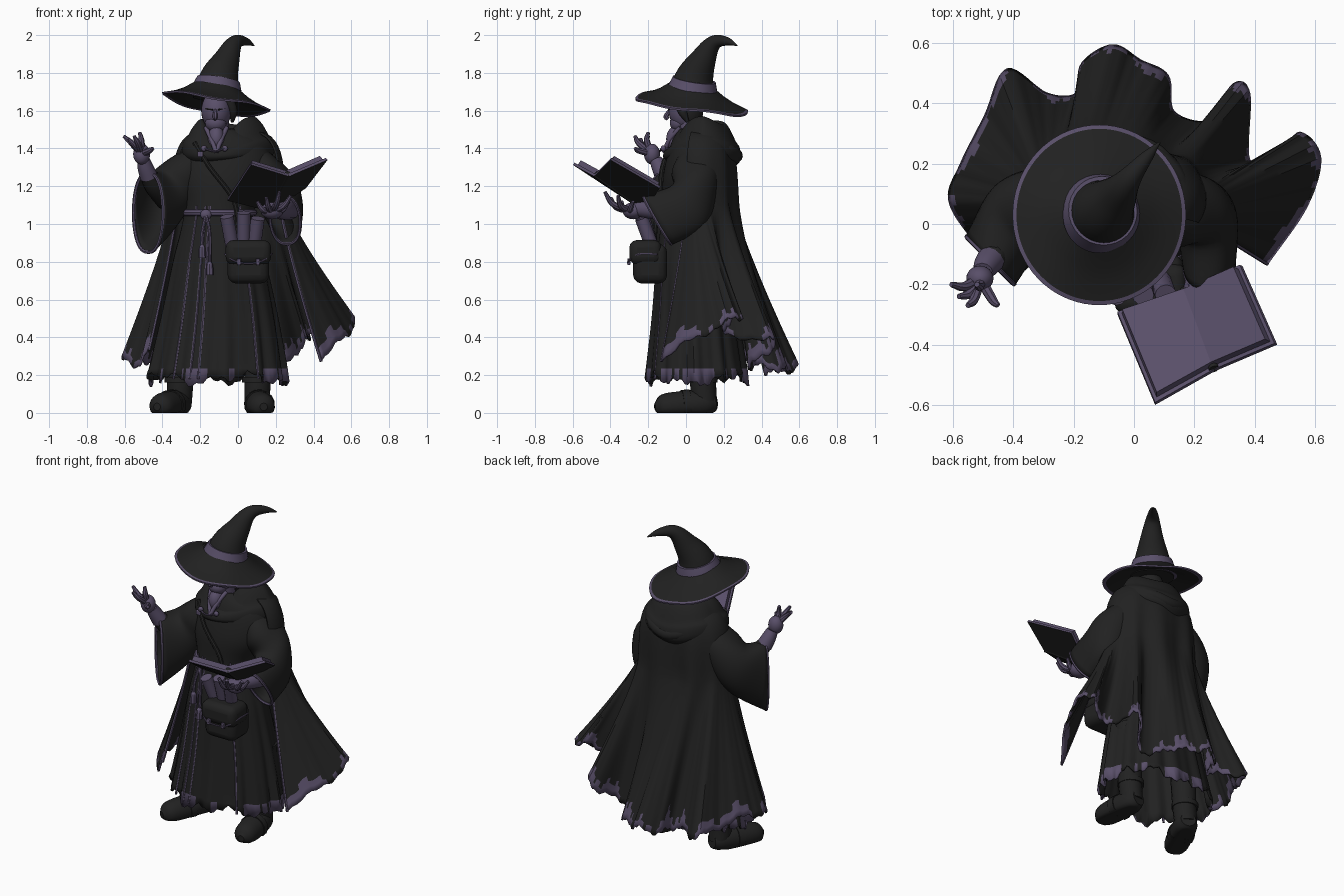
import bpy, bmesh
from math import sin, cos, pi, radians, copysign
from mathutils import Vector, Quaternion

if "Cube" in bpy.data.objects:
    bpy.data.objects.remove(bpy.data.objects["Cube"])


def material(name, colour):
    mat = bpy.data.materials.new(name)
    mat.use_nodes = True
    mat.diffuse_color = colour
    mat.node_tree.nodes["Principled BSDF"].inputs["Base Color"].default_value = colour
    return mat


MATERIALS = [material("charcoal cloth", (.0155, .0155, .0155, 1)),
             material("dusky purple", (.1, .078, .142, 1))]
DARK, PURPLE = 0, 1


def finish(name, bm, thick=0, bevel=0, lining=0):
    """Turn a bmesh into a smooth shaded object."""
    mesh = bpy.data.meshes.new(name)
    bm.to_mesh(mesh)
    bm.free()
    for mat in MATERIALS:
        mesh.materials.append(mat)
    mesh.shade_smooth()
    mesh.set_sharp_from_angle(angle=radians(40))
    obj = bpy.data.objects.new(name, mesh)
    bpy.context.collection.objects.link(obj)
    if thick:
        mod = obj.modifiers.new("thickness", "SOLIDIFY")
        mod.thickness, mod.offset, mod.material_offset = thick, 0, lining
    if bevel:
        mod = obj.modifiers.new("rounding", "BEVEL")
        mod.width, mod.segments = bevel, 3
    return obj


def loft(name, rings, rule, closed=True, caps=False, thick=0, lining=0):
    """Skin a list of point rings; rule(row, column) picks the colour."""
    bm = bmesh.new()
    rows = [[bm.verts.new(p) for p in ring] for ring in rings]
    count = len(rows[0])
    for i in range(len(rows) - 1):
        for j in range(count if closed else count - 1):
            k = (j + 1) % count
            face = bm.faces.new((rows[i][j], rows[i][k], rows[i + 1][k], rows[i + 1][j]))
            face.material_index = rule(i, j)
    if caps:
        for row, i in ((rows[0], 0), (rows[-1], len(rows) - 2)):
            bm.faces.new(row).material_index = rule(i, 0)
    bmesh.ops.recalc_face_normals(bm, faces=bm.faces)
    return finish(name, bm, thick, lining=lining)


def spline(points, steps):
    """Smooth curve through points of any dimension."""
    p = [Vector(q) for q in points]
    p = [p[0] * 2 - p[1]] + p + [p[-1] * 2 - p[-2]]
    out = []
    for i in range(1, len(p) - 2):
        a, b, c, d = p[i - 1:i + 3]
        for s in range(steps):
            t = s / steps
            out.append(b + (c - a) * t / 2 + (a * 2 - b * 5 + c * 4 - d) * t * t / 2
                       + (b * 3 - a - c * 3 + d) * t ** 3 / 2)
    return out + [p[-2]]


def sweep(name, points, radii, mat, sides=12, steps=5):
    """Round tube of changing radius along a smooth path."""
    if not isinstance(radii, list):
        radii = [radii] * len(points)
    path = spline([(*p, r) for p, r in zip(points, radii)], steps)
    spots = [v.to_3d() for v in path]
    turn, old, rings = Quaternion(), Vector((0, 0, 1)), []
    for i, spot in enumerate(spots):
        tangent = (spots[min(i + 1, len(spots) - 1)] - spots[max(i - 1, 0)]).normalized()
        turn = old.rotation_difference(tangent) @ turn
        old, r = tangent, max(path[i][3], .002)
        rings.append([spot + turn @ Vector((r * cos(a), r * sin(a), 0))
                      for a in (2 * pi * j / sides for j in range(sides))])
    return loft(name, rings, lambda i, j: mat, caps=True)


def ball(name, centre, size, rule=lambda c: PURPLE):
    bm = bmesh.new()
    bmesh.ops.create_uvsphere(bm, u_segments=24, v_segments=16, radius=1)
    bmesh.ops.scale(bm, vec=size, verts=bm.verts)
    bmesh.ops.translate(bm, vec=centre, verts=bm.verts)
    for f in bm.faces:
        f.material_index = rule(f.calc_center_median())
    return finish(name, bm)


def box(name, centre, size, mat, bevel):
    bm = bmesh.new()
    bmesh.ops.create_cube(bm, size=1)
    bmesh.ops.scale(bm, vec=size, verts=bm.verts)
    bmesh.ops.translate(bm, vec=centre, verts=bm.verts)
    for f in bm.faces:
        f.material_index = mat
    return finish(name, bm, bevel=bevel)


def ragged(j):
    return sin(j * .55) + sin(j * .23 + 1) + .6 * sin(j * 1.7)


# Robe: elliptical rows (z, centre x, centre y, half width, half depth)
ROBE = [(1.5, -.08, .05, .08, .08), (1.42, -.06, .05, .2, .125), (1.25, -.07, .05, .24, .165),
        (1.06, -.1, .04, .18, .16), (.8, -.1, .04, .24, .19), (.5, -.1, .05, .3, .22),
        (.18, -.11, .06, .36, .26)]
robe_rows = spline(ROBE, 6)


def robe_point(row, a, out=0):
    z, cx, cy, rx, ry = row
    fold = 1 + .045 * max(0, 1 - z) * (cos(a * 13) + .6 * cos(a * 22 + 1))
    return Vector((cx + (rx * fold + out) * cos(a), cy + (ry * fold + out) * sin(a), z))


SIDES = 120
rings = [[robe_point(row, 2 * pi * j / SIDES) for j in range(SIDES)] for row in robe_rows]
for j, p in enumerate(rings[-1]):
    p.z -= .018 * ragged(j)
last = len(rings) - 2
loft("robe", rings, lambda i, j: PURPLE if i == last and ragged(j) > .1 else DARK,
     thick=.012, lining=-1)
for n, angle in enumerate((-130, -113, -106, -55)):
    sweep(f"robe_trim_{n}", [robe_point(r, radians(angle), .003) for r in robe_rows[17:]],
          .007, PURPLE, 6, 1)

# Belt with knot, hanging cords and tassels
belt_row = robe_rows[18]
sweep("belt", [robe_point(belt_row, 2 * pi * j / 32, .005) for j in range(33)], .018, PURPLE, 8, 1)
ball("belt_knot", (-.17, -.13, 1.05), (.03, .02, .028))
for n, (x, z) in enumerate(((-.19, .87), (-.15, .78))):
    sweep(f"belt_cord_{n}", [(-.17, -.14, 1.05), (x, -.165, .95), (x, -.175, z)], .009, PURPLE, 8)
    sweep(f"tassel_{n}", [(x, -.175, z + .02), (x, -.178, z), (x, -.18, z - .05)],
          [.008, .018, .02], PURPLE, 8)

# Cape: hem outline from the right front edge round the back to the left front edge
HEM = [(-.47, -.09, .32), (-.53, -.05, .25), (-.61, .08, .3), (-.57, .2, .3), (-.49, .36, .26),
       (-.42, .51, .25), (-.29, .43, .24), (-.19, .43, .2), (-.17, .53, .22), (-.07, .59, .26),
       (.02, .54, .22), (.11, .49, .22), (.13, .37, .26), (.25, .34, .25), (.33, .46, .33),
       (.38, .43, .4), (.38, .21, .42), (.48, .23, .47), (.55, .3, .5), (.615, .22, .5),
       (.57, .06, .4), (.44, -.13, .27)]
hem = spline(HEM, 8)
columns = len(hem)


def shoulder_ring(rx, ry, z):
    angles = [radians(205 - 230 * j / (columns - 1)) for j in range(columns)]
    fold = .014 * max(0, 1.5 - z) / .4
    return [Vector((-.05 + rx * copysign(abs(cos(a)) ** .85, cos(a)),
                    .08 + (ry + fold * cos(a * 9)) * sin(a), z)) for a in angles]


cape = [shoulder_ring(*v) for v in spline([(.1, .09, 1.5), (.22, .14, 1.46), (.28, .175, 1.34),
                                           (.295, .185, 1.1)], 4)]
waist, ROWS = cape[-1], 26
for i in range(1, ROWS + 1):
    u = i / ROWS
    row = []
    for j, (w, h) in enumerate(zip(waist, hem)):
        p = w.lerp(h, u ** 1.18)
        p.z = w.z + (h.z + .014 * ragged(j) - w.z) * u
        row.append(p)
    cape.append(row)
bottom = len(cape) - 2
loft("cape", cape, lambda i, j: PURPLE if i > bottom - .9 - .9 * ragged(j) else DARK,
     closed=False, thick=.012)
for side, j in (("right", 0), ("left", columns - 1)):
    sweep(f"cape_{side}_trim", [row[j] for row in cape[9:]], .008, PURPLE, 6, 1)

# Hood lying round the neck, dipping to a V at the front
hood = []
for rx, ry, z in spline([(.21, .17, 1.34), (.24, .2, 1.38), (.235, .195, 1.44), (.21, .175, 1.47),
                         (.18, .15, 1.52), (.14, .12, 1.56), (.11, .09, 1.55), (.1, .08, 1.48)], 3):
    ring = []
    for j in range(64):
        a = 2 * pi * j / 64
        front, back = max(0, -sin(a)), max(0, sin(a))
        ring.append((-.05 + rx * cos(a) - .06 * front, .09 + ry * sin(a) - .01 * front,
                     z - .12 * front ** 4 * (z - 1.3) / .27 - .03 * back + .008 * sin(3 * a + 9 * z)))
    hood.append(ring)
loft("hood", hood, lambda i, j: DARK)
sweep("hood_fold", [(-.25, .04, 1.43), (-.2, .2, 1.4), (-.05, .265, 1.36), (.1, .21, 1.4),
                    (.15, .04, 1.43)], [.004, .03, .036, .03, .004], DARK)
ball("shirt_front", (-.115, -.05, 1.45), (.045, .055, .07))
for side, x in (("left", -.06), ("right", -.17)):
    sweep(f"collar_{side}", [(x, -.03, 1.51), ((x - .115) / 2, -.085, 1.45), (-.115, -.118, 1.38)],
          .012, PURPLE)
for n, x in enumerate((-.18, -.07)):
    ball(f"clasp_{n}", (x, -.12, 1.4), (.016, .014, .016))
sweep("clasp_chain", [(-.18, -.13, 1.4), (-.125, -.138, 1.385), (-.07, -.13, 1.4)], .005, PURPLE, 6)

# Head: bare face, dark hair over the back and one side
sweep("neck", [(-.1, .03, 1.42), (-.11, .01, 1.55)], .06, PURPLE, 16)
ball("head", (-.115, .0, 1.6), (.08, .092, .105), lambda c: DARK if c.y > .01 else PURPLE)
ball("jaw", (-.118, -.036, 1.535), (.056, .05, .048))
sweep("nose", [(-.12, -.085, 1.605), (-.122, -.105, 1.57), (-.122, -.095, 1.555)],
      [.008, .014, .01], PURPLE, 8)
for n, s in enumerate((-1, 1)):
    sweep(f"brow_{n}", [(-.12 + s * .015, -.092, 1.605), (-.12 + s * .05, -.07, 1.61)],
          .005, DARK, 6)
sweep("hair_lock", [(-.06, -.03, 1.67), (-.028, -.02, 1.6), (-.03, .01, 1.54)],
      [.03, .025, .008], DARK)

# Hat: tilted brim, bent cone and band
brim = []
for r, h in ((.12, .08), (.17, .044), (.22, .018), (.274, 0), (.287, -.004), (.285, -.014),
             (.265, -.012), (.18, .01), (.1, .03)):
    ring = []
    for j in range(72):
        a = 2 * pi * j / 72
        x, y = r * cos(a), r * 1.04 * sin(a)
        ring.append((-.115 + x, .03 + y, 1.65 - .16 * x - .13 * y + h
                     + .01 * (r / .285) ** 2 * (cos(2 * a) - .4 + .5 * sin(5 * a))))
    brim.append(ring)
loft("hat_brim", brim, lambda i, j: PURPLE if 3 <= i <= 5 else DARK)
sweep("hat_cone", [(-.112, .03, 1.66), (-.1, .045, 1.77), (-.06, .09, 1.87), (-.03, .13, 1.94),
                   (.0, .17, 1.968), (.045, .225, 1.965), (.085, .27, 1.945)],
      [.128, .104, .07, .048, .034, .02, .003], DARK, 32)
sweep("hat_band", [(-.116, .029, 1.675), (-.11, .037, 1.72), (-.103, .044, 1.765)],
      [.143, .13, .115], PURPLE, 32)


# Wide hanging sleeves: rows of (centre, direction, half width, half height)
def sleeve(name, sections):
    rings = []
    for v in spline([(*c, *d, w, h) for c, d, w, h in sections], 6):
        axis = Vector(v[3:6]).normalized()
        side = axis.cross(Vector((0, 0, 1))).normalized()
        up = side.cross(axis)
        rings.append([Vector(v[:3]) + side * v[6] * copysign(abs(cos(a)) ** .8, cos(a))
                      + up * v[7] * sin(a) for a in (2 * pi * j / 40 for j in range(40))])
    loft(name, rings, lambda i, j: DARK, thick=.012)
    sweep(name + "_trim", rings[-1] + rings[-1][:1], .009, PURPLE, 6, 1)


sleeve("right_sleeve", [((-.17, .07, 1.39), (-.7, 0, -.7), .08, .06),
                        ((-.28, .06, 1.28), (-.6, -.1, -.8), .12, .1),
                        ((-.38, .03, 1.15), (-.6, -.5, -.4), .12, .14),
                        ((-.475, -.12, 1.06), (-.7, -.7, 0), .11, .21)])
sleeve("left_sleeve", [((.04, .07, 1.39), (.7, 0, -.7), .08, .06),
                       ((.15, .05, 1.27), (.6, -.1, -.8), .12, .09),
                       ((.235, .02, 1.1), (.1, -.7, -.6), .1, .135),
                       ((.25, -.15, 1.02), (-.1, -.85, -.5), .08, .145)])

# Forearms and hands
sweep("right_forearm", [(-.38, .02, 1.13), (-.44, -.07, 1.2), (-.475, -.12, 1.26)],
      [.06, .055, .045], DARK)
sweep("right_cuff", [(-.472, -.115, 1.25), (-.49, -.14, 1.3), (-.5, -.16, 1.34)],
      [.048, .042, .034], PURPLE)
sweep("left_forearm", [(.27, .02, 1.08), (.235, -.15, 1.08), (.19, -.26, 1.08)],
      [.06, .058, .04], PURPLE)


def hand(side, palm, size, tips, lift):
    ball(side + "_palm", palm, size)
    for n, tip in enumerate(tips):
        base, end = Vector(palm), Vector(tip)
        bend = base.lerp(end, .6) + Vector(lift)
        sweep(f"{side}_finger_{n}", [base, bend, end], [.019, .016, .009], PURPLE, 8)


hand("right", (-.51, -.18, 1.37), (.045, .042, .055),
     [(-.605, -.2, 1.465), (-.58, -.24, 1.45), (-.55, -.27, 1.465), (-.52, -.2, 1.485),
      (-.45, -.27, 1.4)], (.005, -.015, 0))
hand("left", (.18, -.28, 1.07), (.06, .055, .045),
     [(.1, -.34, 1.12), (.15, -.4, 1.14), (.22, -.43, 1.17), (.28, -.36, 1.15), (.27, -.28, 1.12)],
     (0, -.015, -.025))

# Open book: each half is a cover slab with a page block on it
near, far = Vector((.167, -.216, 1.08)), Vector((.265, -.48, 1.265))


def slab(name, corners, low, high, under):
    normal = (corners[1] - corners[0]).cross(corners[3] - corners[0]).normalized()
    normal *= 1 if normal.z > 0 else -1
    rings = [[c + normal * h for c in corners] for h in (low, high)]
    obj = loft(name, rings, lambda i, j: PURPLE, caps=True)
    for face in obj.data.polygons:
        if face.normal.dot(normal) < -.9:
            face.material_index = under


for side, outer_near, outer_far in (("right", (-.055, -.29, 1.135), (.07, -.59, 1.325)),
                                    ("left", (.35, -.135, 1.2), (.465, -.395, 1.35))):
    a, b = Vector(outer_near), Vector(outer_far)
    slab("book_cover_" + side, [near, far, b, a], -.015, 0, DARK)
    n2, f2, a2, b2 = near.lerp(far, .04), far.lerp(near, .04), a.lerp(b, .04), b.lerp(a, .04)
    slab("book_pages_" + side, [n2, f2, f2.lerp(b2, .95), n2.lerp(a2, .95)], 0, .028, PURPLE)
sweep("book_spine", [near, far], .018, DARK)

# Satchel with flap, buckles, scrolls and strap
box("satchel", (.055, -.19, .79), (.22, .18, .21), DARK, .045)
box("satchel_flap", (.055, -.215, .85), (.24, .17, .13), DARK, .04)
sweep("flap_edge", [(-.066, -.15, .84), (-.066, -.25, .84), (-.02, -.303, .805), (.055, -.304, .79),
                    (.13, -.303, .805), (.176, -.25, .84), (.176, -.15, .84)], .005, PURPLE, 6)
for n, x in enumerate((.005, .105)):
    box(f"satchel_buckle_{n}", (x, -.303, .8), (.022, .016, .035), PURPLE, .004)
for n, (x, lean, top) in enumerate(((-.03, -.03, 1.04), (.03, .0, 1.06), (.085, .02, 1.03))):
    sweep(f"scroll_{n}", [(x, -.18, .88), (x + lean, -.235, top)], .036, PURPLE)
sweep("satchel_strap", [(-.23, -.07, 1.43), (-.15, -.125, 1.3), (-.03, -.14, 1.14),
                        (.0, -.16, 1.0), (.0, -.17, .87)], .013, DARK, 8)
box("strap_buckle", (-.2, -.11, 1.37), (.03, .02, .03), PURPLE, .005)

# Boots and legs
for side, heel, toe in (("right", (-.31, .1, .05), (-.41, -.12, .035)),
                        ("left", (.1, .1, .05), (.13, -.12, .035))):
    h, t = Vector(heel), Vector(toe)
    ahead = (t - h).normalized()
    strap = h.lerp(t, .45)
    foot = sweep(side + "_boot", [h - ahead * .055, h, h.lerp(t, .5), t, t + ahead * .045],
                 [.045, .068, .074, .064, .02], DARK, 20)
    band = sweep(side + "_boot_strap", [strap - ahead * .02, strap + ahead * .02], .08, DARK, 16, 1)
    for v in [*foot.data.vertices, *band.data.vertices]:
        v.co.z = max(0, v.co.z)
    sweep(side + "_leg", [h, h + Vector((.005, -.01, .13)), h + Vector((.02, -.01, .5))],
          [.065, .07, .08], DARK, 16)
    sweep(side + "_ankle_band", [h + Vector((0, -.01, .11)), h + Vector((0, -.01, .14))], .078,
          DARK, 16, 1)
